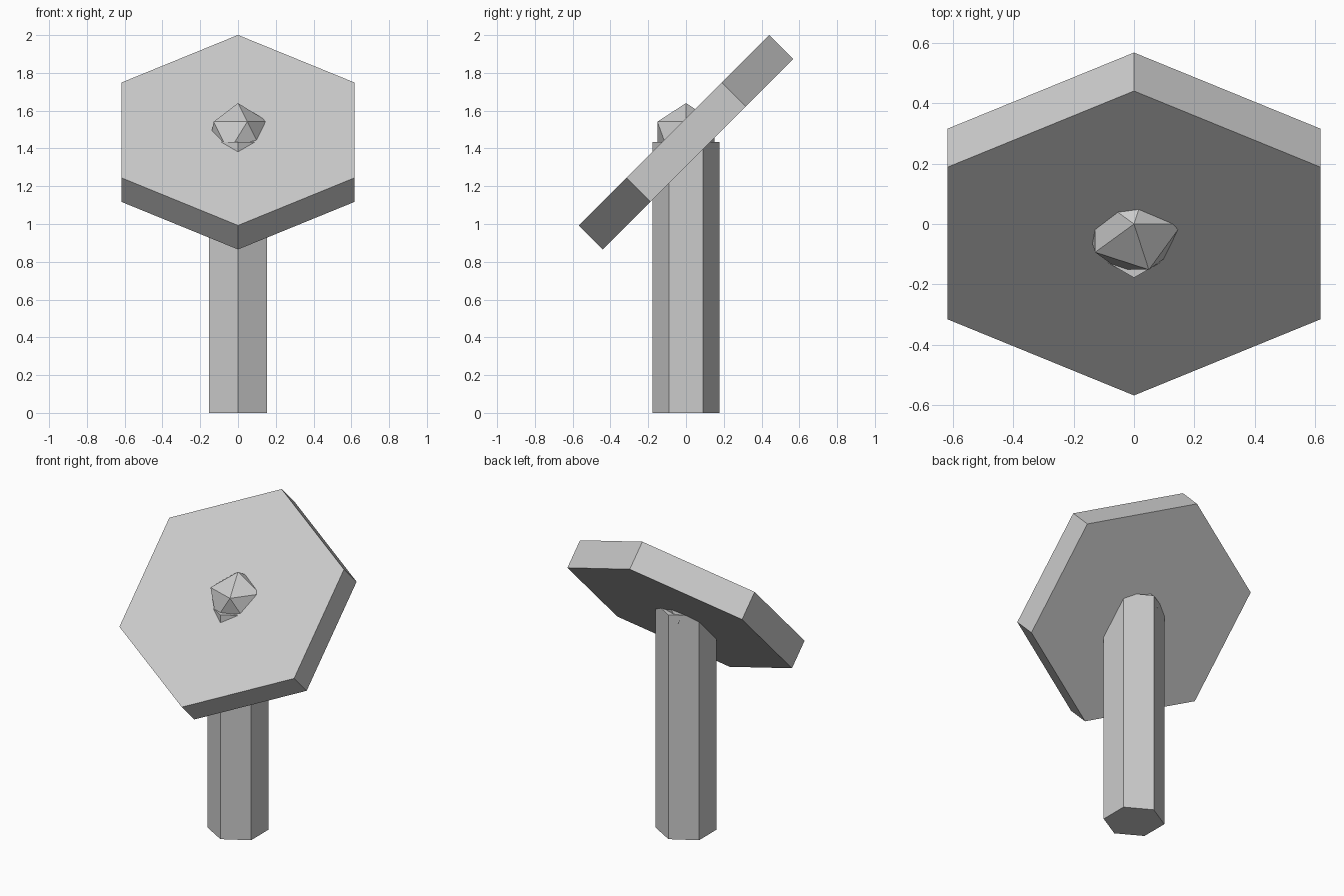
import bpy
from math import radians

cube = bpy.data.objects.get("Cube")
if cube:
    bpy.data.objects.remove(cube, do_unlink=True)

grey = bpy.data.materials.new("light grey")
grey.use_nodes = True
colour = (0.6, 0.6, 0.6, 1)
grey.diffuse_color = colour
grey.node_tree.nodes["Principled BSDF"].inputs["Base Color"].default_value = colour

TOP = 1.433  # top of the post and centre of the panel


def finish(name):
    """Name the newest object and colour it."""
    obj = bpy.context.object
    obj.name = name
    obj.data.materials.append(grey)
    return obj


def hex_prism(name, radius, depth, z, tilt=0):
    bpy.ops.mesh.primitive_cylinder_add(
        vertices=6, radius=radius, depth=depth,
        location=(0, 0, z), rotation=(radians(tilt), 0, 0))
    return finish(name)


# Upright six-sided post
hex_prism("post", 0.178, TOP, TOP / 2)

# Hexagonal panel, leaning back to face forward and up
hex_prism("tilted_panel", 0.713, 0.18, TOP, tilt=45)

# Faceted knob poking through the panel
bpy.ops.mesh.primitive_ico_sphere_add(subdivisions=1, radius=0.178,
                                      location=(0, 0, 1.462))
finish("center_knob")
